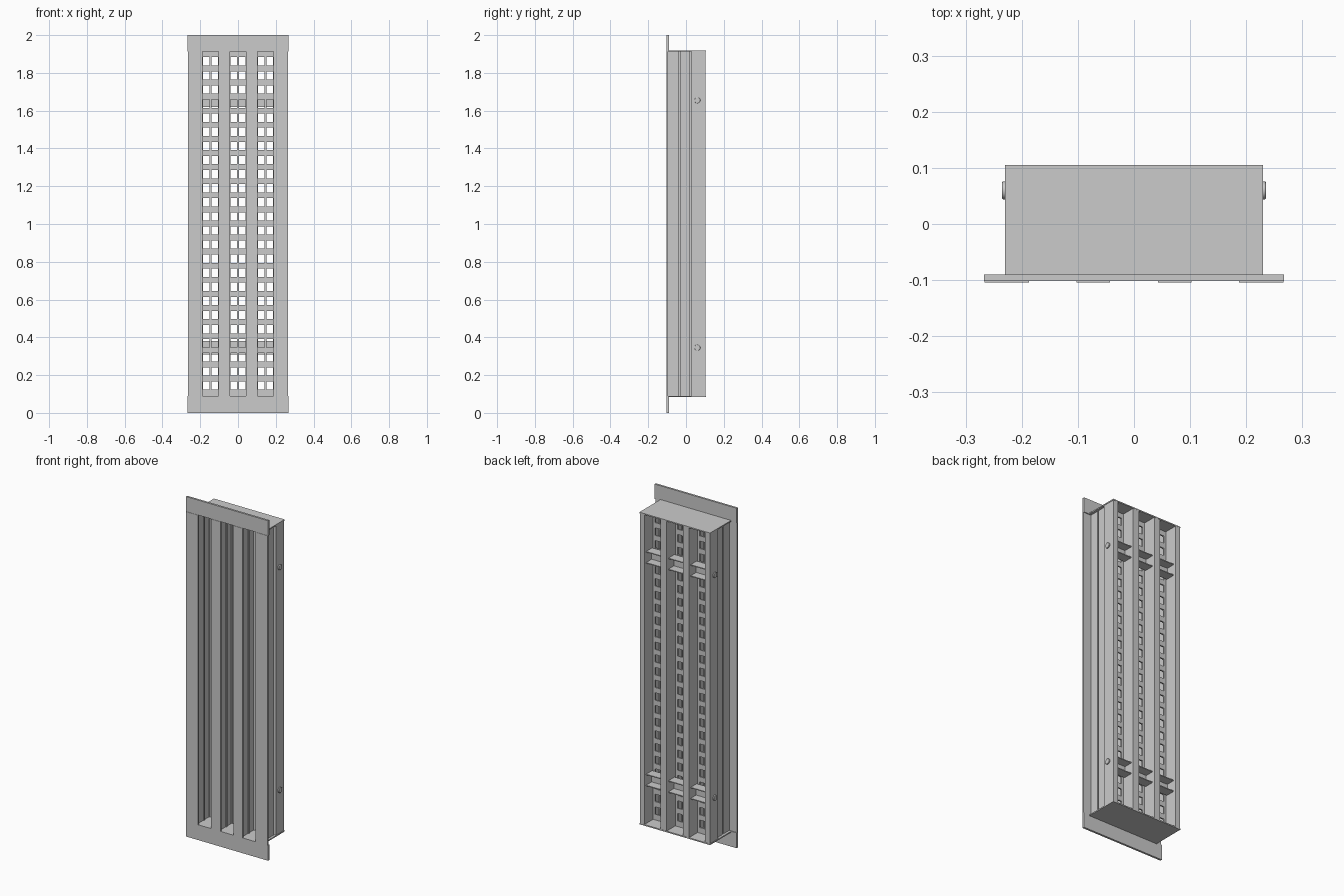
import bpy, bmesh, math

if "Cube" in bpy.data.objects:
    bpy.data.objects.remove(bpy.data.objects["Cube"])

PITCH = 0.145            # spacing of the three slots
Z0, Z1 = 0.09, 1.912     # clear height between end caps
PLATE_Y = 0.02


def finish(bm, name):
    bmesh.ops.recalc_face_normals(bm, faces=bm.faces)
    me = bpy.data.meshes.new(name)
    bm.to_mesh(me)
    bm.free()
    ob = bpy.data.objects.new(name, me)
    bpy.context.collection.objects.link(ob)
    return ob


def box(name, x0, x1, y0, y1, z0, z1):
    bm = bmesh.new()
    bmesh.ops.create_cube(bm, size=1)
    for v in bm.verts:
        v.co.x = x0 if v.co.x < 0 else x1
        v.co.y = y0 if v.co.y < 0 else y1
        v.co.z = z0 if v.co.z < 0 else z1
    return finish(bm, name)


def extrude_z(name, pts, z0, z1):
    bm = bmesh.new()
    face = bm.faces.new([bm.verts.new((x, y, z0)) for x, y in pts])
    ext = bmesh.ops.extrude_face_region(bm, geom=[face])
    for g in ext["geom"]:
        if isinstance(g, bmesh.types.BMVert):
            g.co.z = z1
    return finish(bm, name)


def mirror_pts(pts):
    return [(-x, y) for x, y in reversed(pts)]


# Half profile of a divider, front to back: lip, web, two small ridges
half = [(0.03, -0.104), (0.03, -0.094), (0.02, -0.094),
        (0.02, -0.040), (0.025, -0.040), (0.025, -0.032), (0.02, -0.032),
        (0.02, 0.012), (0.025, 0.012), (0.025, 0.018), (0.02, 0.018),
        (0.02, 0.104)]

# Two dividers between the slots
for s, side in ((-1, "left"), (1, "right")):
    cx = s * PITCH / 2
    pts = [(x + cx, y) for x, y in half + mirror_pts(half)]
    extrude_z("divider_" + side, pts, Z0, Z1)

# Outer side rails: stepped outer wall with wide front flange
outer = [(0.228, 0.104), (0.228, 0.028), (0.208, 0.028), (0.208, 0.020),
         (0.216, 0.020), (0.216, -0.032), (0.208, -0.032), (0.208, -0.040),
         (0.216, -0.040), (0.216, -0.095), (0.266, -0.095), (0.266, -0.104)]
inner = [(PITCH * 1.5 - x, y) for x, y in half]
rail = inner + outer
extrude_z("side_rail_right", rail, Z0, Z1)
extrude_z("side_rail_left", mirror_pts(rail), Z0, Z1)

# End caps and front end plates
box("bottom_cap", -0.23, 0.23, -0.09, 0.105, 0.083, Z0)
box("top_cap", -0.23, 0.23, -0.09, 0.105, Z1, 1.919)
box("bottom_front_plate", -0.267, 0.267, -0.102, -0.09, 0, Z0)
box("top_front_plate", -0.267, 0.267, -0.102, -0.09, Z1, 2)

# Perforated plates: grid of cells with the holes left out
xs = [-0.0525, -0.039, -0.005, 0.005, 0.039, 0.0525]
zs = [Z0]
for k in range(24):
    c = 0.145 + k * 0.0746
    zs += [c - 0.022, c + 0.022]
zs.append(Z1)
for i, side in enumerate(("left", "middle", "right")):
    cx = (i - 1) * PITCH
    bm = bmesh.new()
    grid = [[bm.verts.new((cx + x, PLATE_Y, z)) for z in zs] for x in xs]
    for a in range(len(xs) - 1):
        for b in range(len(zs) - 1):
            if a % 2 and b % 2:
                continue
            bm.faces.new((grid[a][b], grid[a + 1][b],
                          grid[a + 1][b + 1], grid[a][b + 1]))
    ob = finish(bm, "perforated_plate_" + side)
    mod = ob.modifiers.new("thickness", 'SOLIDIFY')
    mod.thickness = 0.008
    mod.offset = 0

# Channel crossbars behind each slot, open to the back
for zc, level in ((0.345, "lower"), (1.655, "upper")):
    for i in range(3):
        cx = (i - 1) * PITCH
        x0, x1 = cx - 0.0525, cx + 0.0525
        tag = "crossbar_%s_%d_" % (level, i + 1)
        box(tag + "web", x0, x1, 0.032, 0.037, zc - 0.035, zc + 0.035)
        box(tag + "top", x0, x1, 0.037, 0.088, zc + 0.030, zc + 0.035)
        box(tag + "bottom", x0, x1, 0.037, 0.088, zc - 0.035, zc - 0.030)

    # Side bolts with a chamfered head
    for s, side in ((-1, "left"), (1, "right")):
        bpy.ops.mesh.primitive_cylinder_add(
            vertices=16, radius=0.016, depth=0.008,
            location=(s * 0.231, 0.06, zc), rotation=(0, math.pi / 2, 0))
        bolt = bpy.context.object
        bolt.name = "bolt_%s_%s" % (level, side)
        bev = bolt.modifiers.new("chamfer", 'BEVEL')
        bev.width = 0.002
        bev.segments = 2
        bpy.ops.object.shade_smooth_by_angle()
